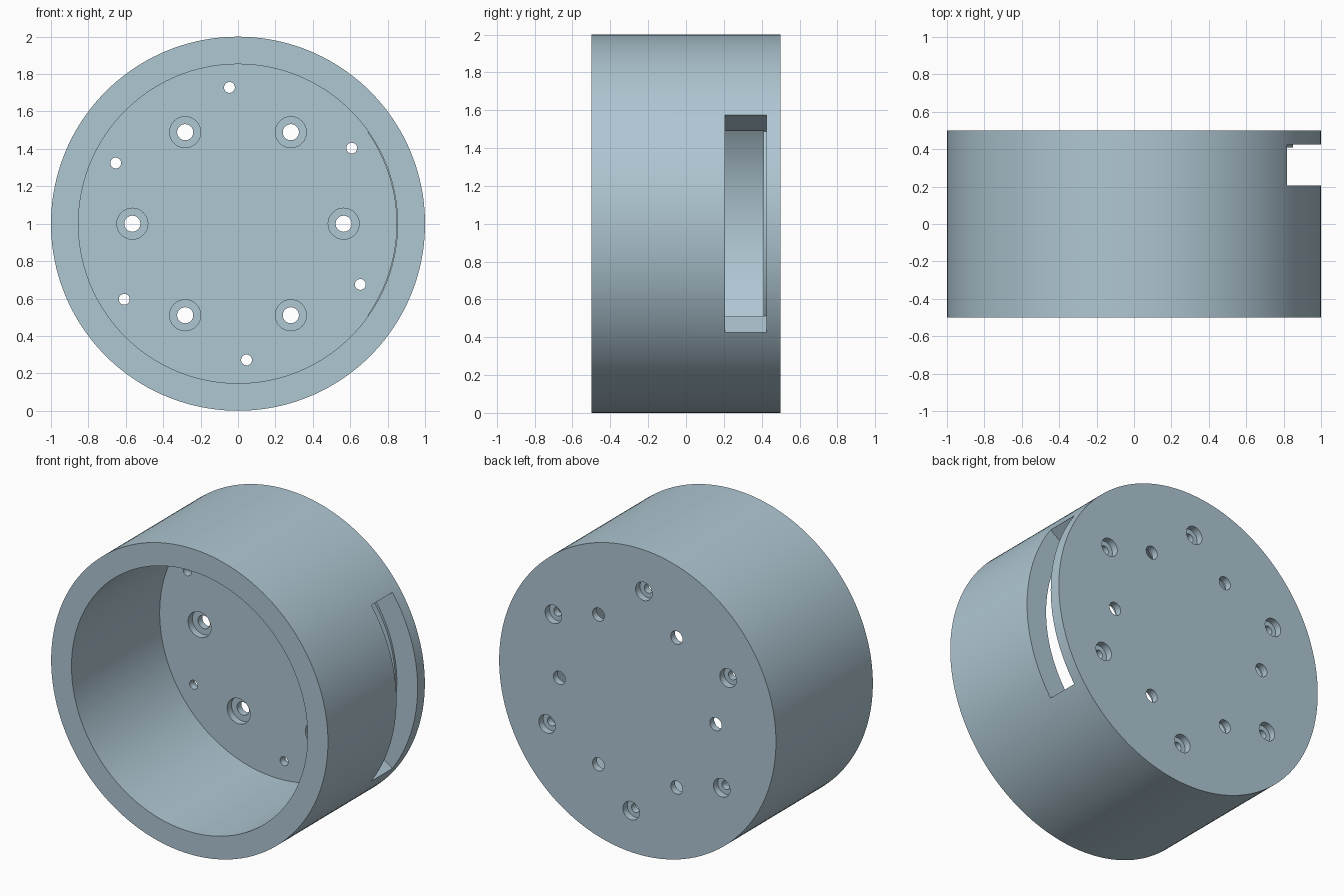
import bpy
import bmesh
from math import cos, sin, radians, pi
from mathutils import Matrix, Vector

cube = bpy.data.objects.get("Cube")
if cube:
    bpy.data.objects.remove(cube, do_unlink=True)

# Single blue-grey material
COLOUR = (0.43, 0.57, 0.65, 1)
mat = bpy.data.materials.new("blue grey")
mat.use_nodes = True
mat.diffuse_color = COLOUR
mat.node_tree.nodes["Principled BSDF"].inputs["Base Color"].default_value = COLOUR

BORE = 0.853      # inside radius of the wall
FLOOR = 0.41      # y of the inside face of the end plate
BACK = 0.5
CENTRE = Vector((0, 0, 1))


def finish(name, bm):
    bmesh.ops.recalc_face_normals(bm, faces=bm.faces)
    mesh = bpy.data.meshes.new(name)
    bm.to_mesh(mesh)
    bm.free()
    mesh.materials.append(mat)
    obj = bpy.data.objects.new(name, mesh)
    bpy.context.collection.objects.link(obj)
    return obj


def add_cylinder(bm, x, z, radius, y0, y1, sides=32):
    place = Matrix.Translation((x, (y0 + y1) / 2, z)) @ Matrix.Rotation(pi / 2, 4, 'X')
    bmesh.ops.create_cone(bm, cap_ends=True, segments=sides, radius1=radius,
                          radius2=radius, depth=y1 - y0, matrix=place)


def cut(target, name, bm):
    cutter = finish(name, bm)
    mod = target.modifiers.new(name, 'BOOLEAN')
    mod.operation = 'DIFFERENCE'
    mod.solver = 'EXACT'
    mod.object = cutter
    bpy.context.view_layer.objects.active = target
    bpy.ops.object.modifier_apply(modifier=mod.name)
    bpy.data.objects.remove(cutter, do_unlink=True)


# Drum body
bm = bmesh.new()
add_cylinder(bm, 0, 1, 1, -BACK, BACK, 160)
drum = finish("drum_housing", bm)

# Open front bore
bm = bmesh.new()
add_cylinder(bm, 0, 1, BORE, -0.7, FLOOR, 160)
cut(drum, "bore_cutter", bm)

# Curved slot through the side wall
bm = bmesh.new()
half, steps = radians(35.1), 36
angles = [-half + 2 * half * i / steps for i in range(steps + 1)]
ring = [(0.85, a) for a in angles] + [(1.1, a) for a in reversed(angles)]
face = bm.faces.new([bm.verts.new(CENTRE + Vector((r * cos(a), 0.207, r * sin(a))))
                     for r, a in ring])
extruded = bmesh.ops.extrude_face_region(bm, geom=[face])["geom"]
bmesh.ops.translate(bm, vec=(0, 0.218, 0),
                    verts=[v for v in extruded if isinstance(v, bmesh.types.BMVert)])
cut(drum, "slot_cutter", bm)

# Two rings of through holes, then their counterbores
through, sunk = bmesh.new(), bmesh.new()
for i in range(6):
    a = radians(60 * i)
    x, z = 0.565 * cos(a), 1 + 0.565 * sin(a)
    add_cylinder(through, x, z, 0.043, 0.3, 0.7)
    add_cylinder(sunk, x, z, 0.083, 0.3, FLOOR + 0.045)
    b = a + radians(33.6)
    x, z = 0.73 * cos(b), 1 + 0.73 * sin(b)
    add_cylinder(through, x, z, 0.029, 0.3, 0.7)
    add_cylinder(sunk, x, z, 0.06, BACK - 0.045, 0.7)
cut(drum, "hole_cutter", through)
cut(drum, "counterbore_cutter", sunk)

# Smooth curved walls with crisp rims
bpy.ops.object.select_all(action='DESELECT')
drum.select_set(True)
bpy.context.view_layer.objects.active = drum
bpy.ops.object.shade_smooth_by_angle(angle=radians(30))
